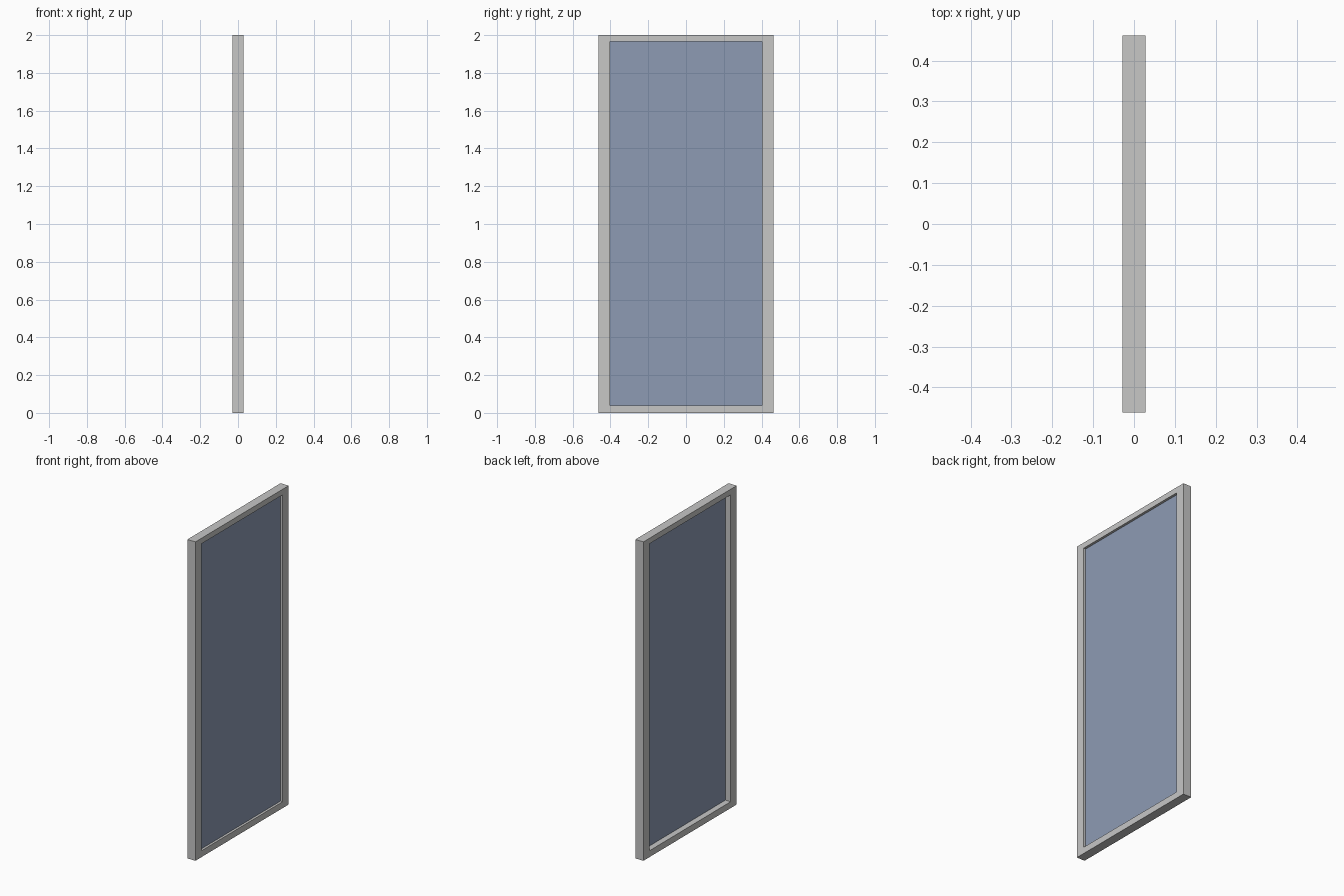
import bpy
import bmesh

if "Cube" in bpy.data.objects:
    bpy.data.objects.remove(bpy.data.objects["Cube"])

HALF_X, HALF_Y, HEIGHT = 0.028, 0.462, 2.0
OPEN_Y, OPEN_Z0, OPEN_Z1 = 0.403, 0.04, 1.965


def material(name, rgb):
    mat = bpy.data.materials.new(name)
    mat.diffuse_color = (*rgb, 1.0)
    mat.use_nodes = True
    mat.node_tree.nodes["Principled BSDF"].inputs["Base Color"].default_value = mat.diffuse_color
    return mat


def add_object(name, bm, mat):
    bmesh.ops.recalc_face_normals(bm, faces=bm.faces)
    mesh = bpy.data.meshes.new(name)
    bm.to_mesh(mesh)
    bm.free()
    mesh.materials.append(mat)
    obj = bpy.data.objects.new(name, mesh)
    bpy.context.collection.objects.link(obj)
    return obj


def rectangle(bm, x, half_y, z0, z1):
    corners = [(-half_y, z0), (half_y, z0), (half_y, z1), (-half_y, z1)]
    return [bm.verts.new((x, y, z)) for y, z in corners]


grey = material("light grey frame", (0.57, 0.57, 0.565))
blue = material("blue grey glass", (0.266, 0.328, 0.456))

# Frame: four rectangular loops bridged into one closed ring
bm = bmesh.new()
loops = [rectangle(bm, HALF_X, HALF_Y, 0, HEIGHT),
         rectangle(bm, HALF_X, OPEN_Y, OPEN_Z0, OPEN_Z1),
         rectangle(bm, -HALF_X, OPEN_Y, OPEN_Z0, OPEN_Z1),
         rectangle(bm, -HALF_X, HALF_Y, 0, HEIGHT)]
for i, a in enumerate(loops):
    b = loops[(i + 1) % 4]
    for j in range(4):
        k = (j + 1) % 4
        bm.faces.new((a[j], a[k], b[k], b[j]))
add_object("frame", bm, grey)

# Glass pane: thin panel set nearer the +x side
bm = bmesh.new()
near = rectangle(bm, 0.013, OPEN_Y, OPEN_Z0, OPEN_Z1)
far = rectangle(bm, 0.009, OPEN_Y, OPEN_Z0, OPEN_Z1)
bm.faces.new(near)
bm.faces.new(far[::-1])
for j in range(4):
    k = (j + 1) % 4
    bm.faces.new((near[j], far[j], far[k], near[k]))
add_object("glass_pane", bm, blue)
